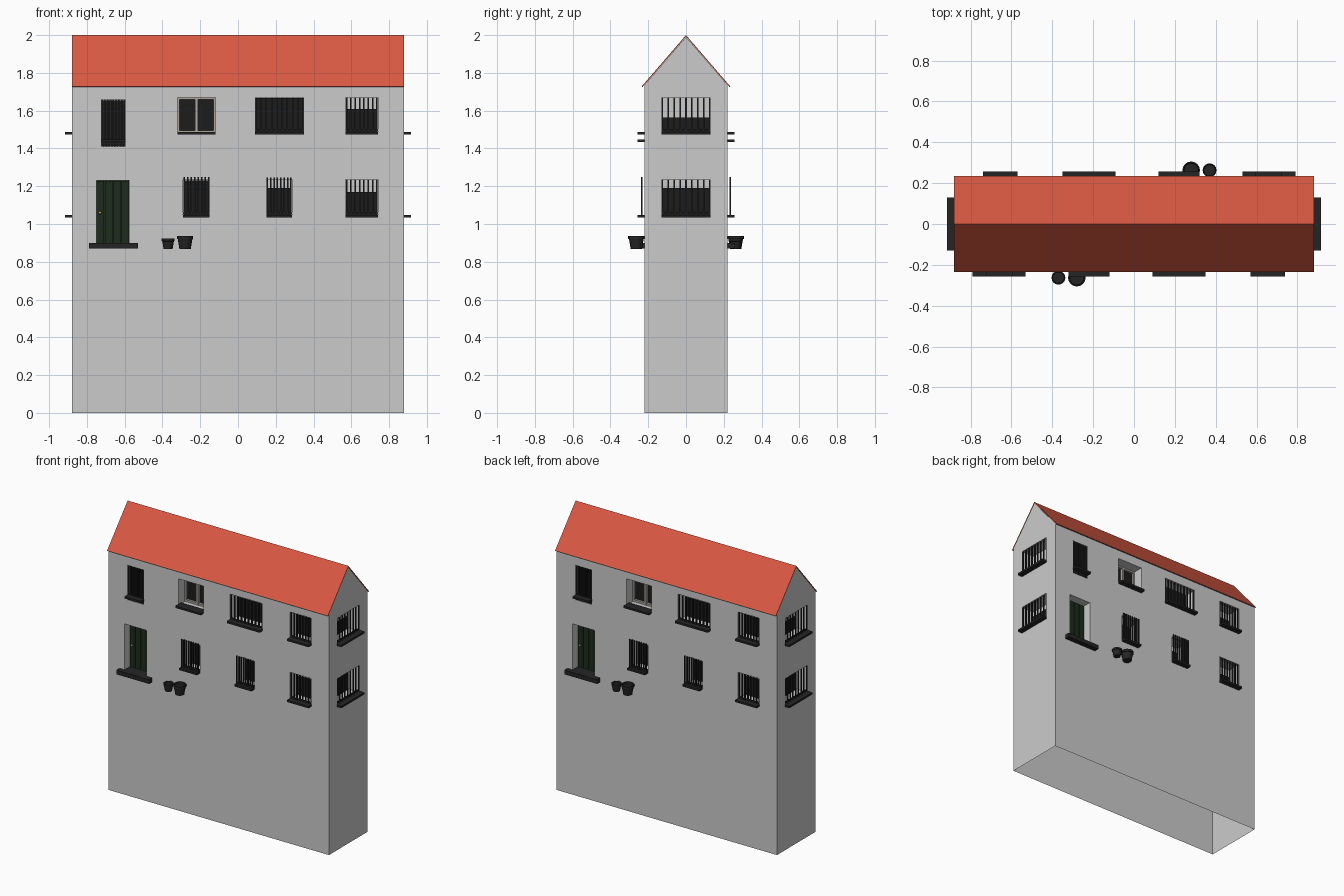
import bpy, bmesh, math
from mathutils import Matrix, Vector

if "Cube" in bpy.data.objects:
    bpy.data.objects.remove(bpy.data.objects["Cube"])

HX, HY = 0.88, 0.22          # half length and half depth of the walls


def material(name, r, g, b):
    m = bpy.data.materials.new(name)
    m.diffuse_color = (r, g, b, 1)
    m.use_nodes = True
    m.node_tree.nodes["Principled BSDF"].inputs["Base Color"].default_value = m.diffuse_color
    return m


DARK = material("dark_iron", 0.018, 0.018, 0.018)
GLASS = material("dark_glass", 0.012, 0.012, 0.012)
GREEN = material("door_green", 0.012, 0.025, 0.012)
RED = material("roof_red", 0.70, 0.10, 0.055)
GOLD = material("knob_gold", 0.6, 0.4, 0.1)
FRAME = material("frame_beige", 0.42, 0.38, 0.34)


def box(bm, x0, x1, y0, y1, z0, z1):
    m = Matrix.Translation(((x0 + x1) / 2, (y0 + y1) / 2, (z0 + z1) / 2))
    m = m @ Matrix.Diagonal((x1 - x0, y1 - y0, z1 - z0, 1))
    bmesh.ops.create_cube(bm, size=1, matrix=m)


def make(name, bm, mat=None):
    bmesh.ops.recalc_face_normals(bm, faces=bm.faces)
    me = bpy.data.meshes.new(name)
    bm.to_mesh(me)
    bm.free()
    ob = bpy.data.objects.new(name, me)
    bpy.context.collection.objects.link(ob)
    if mat:
        me.materials.append(mat)
    return ob


def prism(name, profile, x, mat=None):
    bm = bmesh.new()
    f = bm.faces.new([bm.verts.new((-x, y, z)) for y, z in profile])
    ext = bmesh.ops.extrude_face_region(bm, geom=[f])["geom"]
    bmesh.ops.translate(bm, vec=(2 * x, 0, 0), verts=[v for v in ext if isinstance(v, bmesh.types.BMVert)])
    return make(name, bm, mat)


def place(bm, name, mat, side=False):
    """Put a part made in wall space (wall at y=0) on a wall and on the opposite wall."""
    ob = make(name, bm, mat)
    ob.data.transform(Matrix.Translation((0, -(HX if side else HY), 0)))
    turn = math.pi / 2 if side else 0
    ob.rotation_euler.z = turn
    twin = ob.copy()
    twin.name = name + "_opposite"
    twin.rotation_euler.z = turn + math.pi
    bpy.context.collection.objects.link(twin)


cut = bmesh.new()


def recess(x0, x1, z0, z1, depth, side=False):
    one = bmesh.new()
    box(one, x0, x1, -0.05, depth, z0, z1)
    off = Matrix.Translation((0, -(HX if side else HY), 0))
    for k in range(2):
        rot = Matrix.Rotation(math.pi * k + (math.pi / 2 if side else 0), 4, 'Z')
        tmp = bpy.data.meshes.new("tmp")
        one.to_mesh(tmp)
        tmp.transform(rot @ off)
        cut.from_mesh(tmp)
        bpy.data.meshes.remove(tmp)
    one.free()


def barred_window(name, x0, x1, z0, z1, bars, pane_top, depth=0.1, bar_y=0.006,
                  bar_top=None, sill_z=None, side=False):
    recess(x0, x1, z0, z1, depth, side)
    # dark pane at the back of the recess
    bm = bmesh.new()
    box(bm, x0 + .001, x1 - .001, depth - .012, depth + .002, z0, pane_top)
    place(bm, name + "_pane", GLASS, side)
    # upright bars
    bm = bmesh.new()
    top = bar_top or z1
    for i in range(bars):
        x = x0 + .005 + (x1 - x0 - .01) * i / (bars - 1)
        box(bm, x - .004, x + .004, bar_y - .004, bar_y + .004, z0, top)
    box(bm, x0, x1, bar_y - .003, bar_y + .003, z0 + .012, z0 + .02)
    place(bm, name + "_bars", DARK, side)
    # projecting sill
    s = sill_z or z0
    bm = bmesh.new()
    box(bm, x0, x1, -.036, .03, s - .006, s + .008)
    place(bm, name + "_sill", DARK, side)


# Upper floor windows
barred_window("tall_window", -.725, -.595, 1.41, 1.66, 9, 1.655, depth=.04, sill_z=1.44)
barred_window("wide_window", .09, .35, 1.48, 1.67, 10, 1.668)
barred_window("upper_end_window", .57, .74, 1.48, 1.67, 8, 1.61)
# Lower floor windows
barred_window("grille_window", -.29, -.15, 1.04, 1.235, 8, 1.23, bar_y=-.014, bar_top=1.25)
barred_window("narrow_window", .15, .285, 1.04, 1.235, 8, 1.19, bar_y=-.014, bar_top=1.247)
barred_window("lower_end_window", .57, .74, 1.04, 1.235, 8, 1.17)
# Gable wall windows
barred_window("upper_gable_window", -.13, .13, 1.48, 1.67, 9, 1.565, side=True)
barred_window("lower_gable_window", -.13, .13, 1.04, 1.235, 9, 1.19, side=True)

# Framed double window
recess(-.32, -.12, 1.48, 1.67, .1)
bm = bmesh.new()
for x0, x1 in ((-.32, -.31), (-.228, -.212), (-.13, -.12)):
    box(bm, x0, x1, .07, .1, 1.48, 1.67)
for z0, z1 in ((1.48, 1.495), (1.658, 1.67)):
    box(bm, -.32, -.12, .072, .1, z0, z1)
place(bm, "casement_frame", FRAME)
bm = bmesh.new()
box(bm, -.315, -.125, .088, .099, 1.485, 1.665)
place(bm, "casement_glass", GLASS)
bm = bmesh.new()
box(bm, -.32, -.12, -.036, .03, 1.474, 1.488)
place(bm, "casement_sill", DARK)

# Plank door, knob and doorstep
recess(-.75, -.575, .895, 1.23, .08)
bm = bmesh.new()
for i in range(4):
    x = -.75 + i * .04375
    box(bm, x + .002, x + .0418, .06, .08, .897, 1.228)
box(bm, -.749, -.576, .07, .082, .897, 1.229)
place(bm, "door", GREEN)
bm = bmesh.new()
bmesh.ops.create_uvsphere(bm, u_segments=12, v_segments=8, radius=.008,
                          matrix=Matrix.Translation((-.73, .053, 1.06)))
place(bm, "door_knob", GOLD)
bm = bmesh.new()
box(bm, -.79, -.53, -.036, .07, .87, .9)
place(bm, "doorstep", DARK)

# Plant pots, tapered with a rim and hollow top
for name, x, r, top in (("small_pot", -.37, .034, .922), ("large_pot", -.28, .043, .937)):
    bm = bmesh.new()
    h = top - .868
    rings = []
    for rad, z in ((.7, 0), (.9, .75), (1, .76), (1, 1), (.85, 1), (.8, .8)):
        rings.append([bm.verts.new((x + r * rad * math.cos(a * math.pi / 8),
                                    -.043 + r * rad * math.sin(a * math.pi / 8),
                                    .868 + h * z)) for a in range(16)])
    for lo, hi in zip(rings, rings[1:]):
        for a in range(16):
            b = (a + 1) % 16
            bm.faces.new((lo[a], lo[b], hi[b], hi[a]))
    bm.faces.new(rings[0])
    bm.faces.new(rings[-1])
    place(bm, name, DARK)

# Walls with gables, recesses cut out, open underneath
walls = prism("walls", [(-HY, 0), (HY, 0), (HY, 1.735), (0, 1.99), (-HY, 1.735)], HX - .001)
cutter = make("recess_cutter", cut)
cutter.hide_render = True
mod = walls.modifiers.new("recesses", 'BOOLEAN')
mod.operation, mod.solver, mod.object = 'DIFFERENCE', 'EXACT', cutter
bpy.context.view_layer.update()
walls.data = bpy.data.meshes.new_from_object(walls.evaluated_get(bpy.context.evaluated_depsgraph_get()))
walls.modifiers.clear()
bpy.data.objects.remove(cutter)
bm = bmesh.new()
bm.from_mesh(walls.data)
floor = [f for f in bm.faces if f.calc_center_median().z < .001]
bmesh.ops.delete(bm, geom=floor, context='FACES_ONLY')
bm.to_mesh(walls.data)
bm.free()

# Thin pitched roof
prism("roof", [(-.235, 1.728), (0, 2), (.235, 1.728), (.23, 1.725), (0, 1.993), (-.23, 1.725)], HX, RED)
